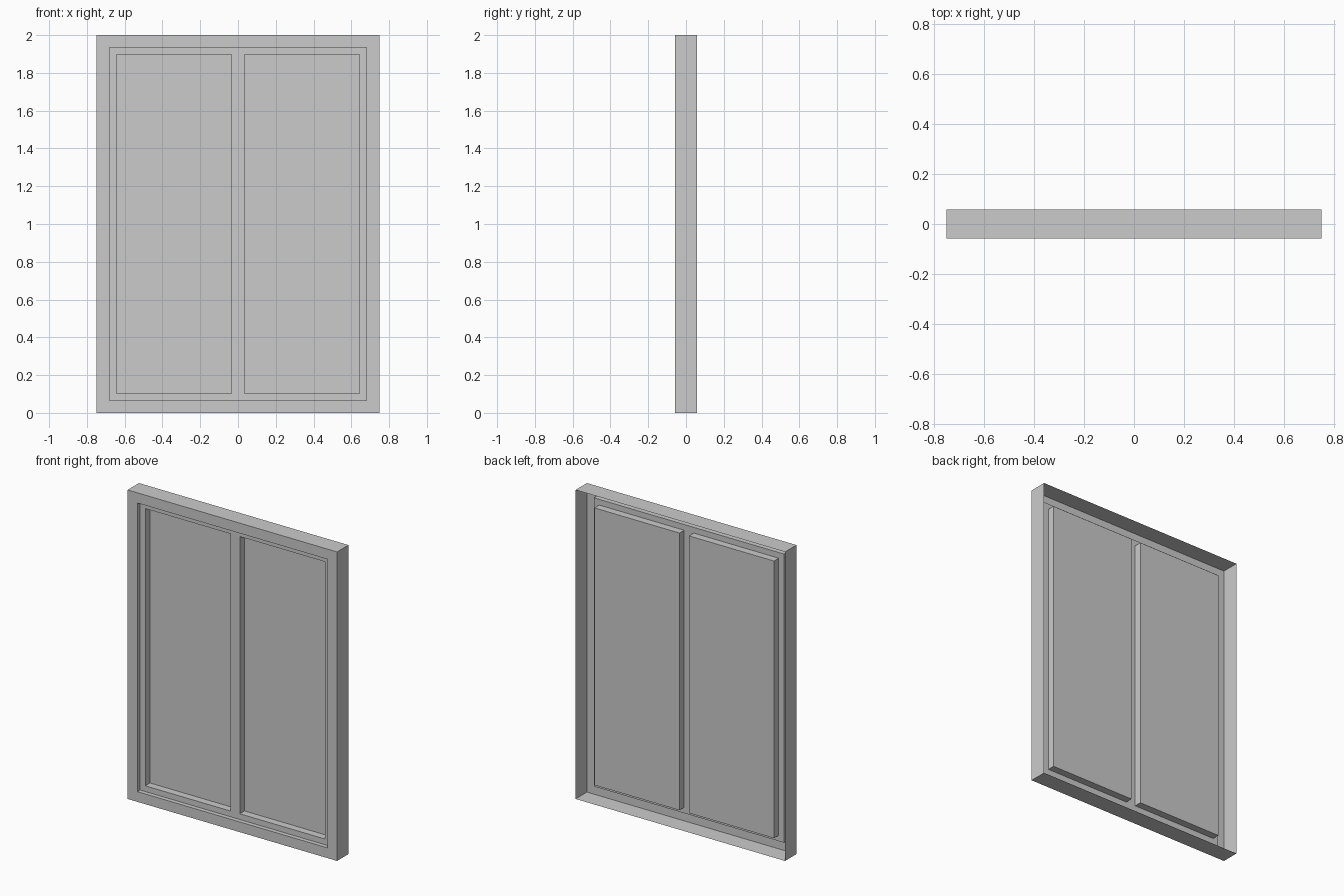
import bpy
import bmesh

if "Cube" in bpy.data.objects:
    bpy.data.objects.remove(bpy.data.objects["Cube"])

HALF_W, HEIGHT, HALF_D = 0.75, 2.0, 0.058
STEP_Y, PANE_Y = -0.03, 0.018
OPEN_X, OPEN_Z = 0.68, (0.066, 1.934)
PANE_X, PANE_Z = (0.034, 0.643), (0.103, 1.897)


def rect(x, z, y):
    """Rectangular loop, anticlockwise as seen from the front."""
    return [(x[0], y, z[0]), (x[1], y, z[0]), (x[1], y, z[1]), (x[0], y, z[1])]


def loft(name, loops, cap=False):
    """Open shell joining successive rectangles, optionally closed at the last."""
    bm = bmesh.new()
    rings = [[bm.verts.new(p) for p in loop] for loop in loops]
    for a, b in zip(rings, rings[1:]):
        for i in range(4):
            j = (i + 1) % 4
            bm.faces.new((a[i], a[j], b[j], b[i]))
    if cap:
        bm.faces.new(rings[-1])
    mesh = bpy.data.meshes.new(name)
    bm.to_mesh(mesh)
    bm.free()
    obj = bpy.data.objects.new(name, mesh)
    bpy.context.collection.objects.link(obj)
    return obj


# Outer frame: side walls open at the back, front face, stepped rebate
outer_x, outer_z = (-HALF_W, HALF_W), (0, HEIGHT)
open_x = (-OPEN_X, OPEN_X)
loft("window_frame", [
    rect(outer_x, outer_z, HALF_D),
    rect(outer_x, outer_z, -HALF_D),
    rect(open_x, OPEN_Z, -HALF_D),
    rect(open_x, OPEN_Z, STEP_Y),
])

# Sash with a recessed pane: one half, mirrored across the central mullion
sash = loft("sash_and_panes", [
    rect((0, OPEN_X), OPEN_Z, STEP_Y),
    rect(PANE_X, PANE_Z, STEP_Y),
    rect(PANE_X, PANE_Z, PANE_Y),
], cap=True)
mirror = sash.modifiers.new("Mirror", 'MIRROR')
mirror.use_axis = (True, False, False)
